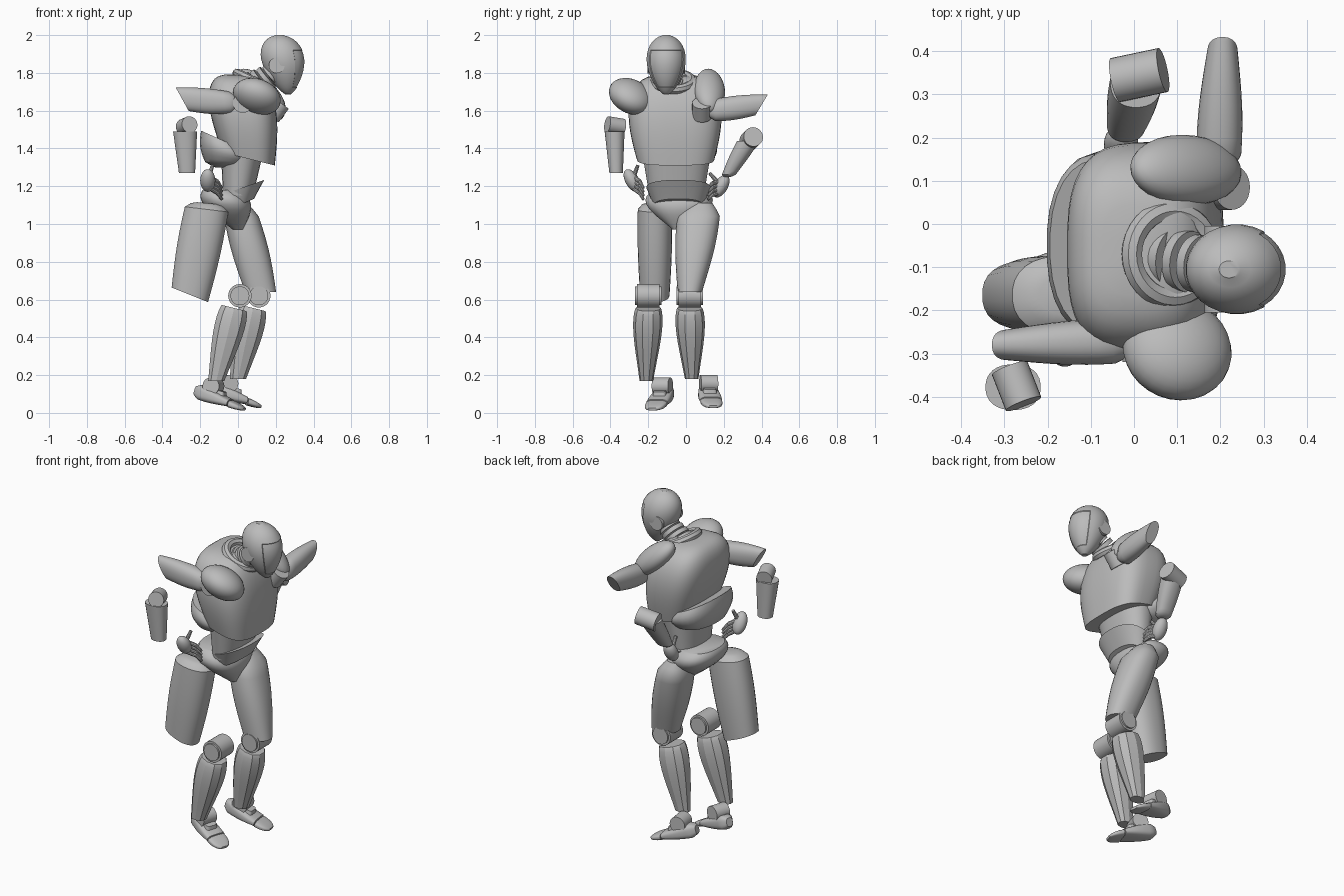
import bpy
import bmesh
import math
from mathutils import Euler, Matrix, Vector

cube = bpy.data.objects.get("Cube")
if cube:
    bpy.data.objects.remove(cube)

grey = bpy.data.materials.new("plain grey")
grey.use_nodes = True
grey.diffuse_color = (.5, .5, .5, 1)
shader = grey.node_tree.nodes["Principled BSDF"]
shader.inputs["Base Color"].default_value = grey.diffuse_color

X, Y, Z = range(3)
# Ring axes for each loft direction; the first one also carries the sloped cut
RING_AXES = {X: (Z, Y), Y: (Z, X), Z: (X, Y)}


def finish(ob, angle=35):
    ob.data.materials.append(grey)
    bpy.ops.object.select_all(action='DESELECT')
    ob.select_set(True)
    bpy.context.view_layer.objects.active = ob
    bpy.ops.object.shade_smooth_by_angle(angle=math.radians(angle))
    return ob


def make(name, bm, angle=35):
    bmesh.ops.recalc_face_normals(bm, faces=bm.faces)
    mesh = bpy.data.meshes.new(name)
    bm.to_mesh(mesh)
    bm.free()
    ob = bpy.data.objects.new(name, mesh)
    bpy.context.collection.objects.link(ob)
    return finish(ob, angle)


# Profile rules: radius factor along a loft, from start to end
def straight(t):
    return 1


def egg(t):
    return max(.02, math.sin(math.pi * t ** 1.15)) ** .45


def barrel(t):
    return (1 + .15 * math.sin(math.pi * t)) * max(.001, 1 - t ** 6) ** .25


def bowl(t):
    return math.sin(math.pi * (.1 + .75 * t)) ** .7


def plump(t):
    return (1 + .2 * math.sin(math.pi * t)) * min(1, .6 + 3 * t)


def thigh(t):
    return (1 + .08 * math.sin(math.pi * t)) * min(1, .5 + 2 * math.sqrt(t))


def calf(t):
    return 1 + .35 * math.sin(math.pi * t ** .7)


def blunt(t):
    return math.sqrt(1 - .8 * t ** 3)


def lerp(a, b, t):
    return a + (b - a) * t


def loft(name, axis, start, end, first, last, shape=straight, cut=(0, 0),
         power=2.3, sides=28, steps=12, angle=35, panel=None):
    """Skin superellipse rings between two centres, scaled by a profile rule."""
    bm = bmesh.new()
    u, v = RING_AXES[axis]
    rings = []
    for k in range(steps + 1):
        t = (1 - math.cos(math.pi * k / steps)) / 2
        centre = Vector(start).lerp(Vector(end), t)
        slope = lerp(*cut, t)
        ring = []
        for i in range(sides):
            turn = math.tau * (i + .5) / sides
            c, s = math.cos(turn), math.sin(turn)
            offset = shape(t) * lerp(first[0], last[0], t) * math.copysign(abs(c) ** (2 / power), c)
            point = centre.copy()
            point[u] += offset
            point[v] += shape(t) * lerp(first[1], last[1], t) * math.copysign(abs(s) ** (2 / power), s)
            point[axis] += slope * offset
            ring.append(bm.verts.new(point))
        rings.append(ring)
    for low, high in zip(rings, rings[1:]):
        for i in range(sides):
            j = (i + 1) % sides
            bm.faces.new((low[i], low[j], high[j], high[i]))
    bm.faces.new(rings[0])
    bm.faces.new(rings[-1])
    if panel:
        bmesh.ops.recalc_face_normals(bm, faces=bm.faces)
        chosen = [face for face in bm.faces if panel(face)]
        bmesh.ops.inset_region(bm, faces=chosen, thickness=.003, depth=-.003)
    return make(name, bm, angle)


def rod(name, start, end, radius, tip=None, sides=28):
    """Cylinder or cone between two points."""
    start, end = Vector(start), Vector(end)
    span = end - start
    place = Matrix.Translation((start + end) / 2) @ span.to_track_quat('Z', 'Y').to_matrix().to_4x4()
    bm = bmesh.new()
    bmesh.ops.create_cone(bm, cap_ends=True, segments=sides, radius1=radius,
                          radius2=tip or radius, depth=span.length, matrix=place)
    return make(name, bm)


def drum(name, centre, axis, radius, depth):
    half = Vector(axis).normalized() * depth / 2
    return rod(name, Vector(centre) - half, Vector(centre) + half, radius)


def dome(name, centre, radii, rotation):
    place = Matrix.LocRotScale(Vector(centre), Euler(map(math.radians, rotation)), Vector(radii))
    bm = bmesh.new()
    bmesh.ops.create_uvsphere(bm, u_segments=28, v_segments=16, radius=1, matrix=place)
    return make(name, bm)


# Head with an inset face panel and ear discs
def is_face(face):
    return face.normal.x > .45 and 1.72 < face.calc_center_median().z < 1.91


loft("head", Z, start=(.265, -.105, 1.685), end=(.22, -.105, 2), first=(.09, .09), last=(.135, .115),
     shape=egg, power=2, steps=18, panel=is_face)
for name, y in (("left_ear_disc", -.015), ("right_ear_disc", -.195)):
    drum(name, (.205, y, 1.84), axis=(0, 1, 0), radius=.042, depth=.02)

# Neck rings and collar
for i in range(4):
    drum("neck_ring", Vector((.09, -.08, 1.74)) + i * Vector((.03, -.006, .017)),
         axis=(.7, -.1, .6), radius=.075 - i * .004, depth=.024)
bpy.ops.mesh.primitive_torus_add(major_radius=.1, minor_radius=.025, major_segments=32,
                                 minor_segments=8, location=(.085, -.07, 1.755), rotation=(0, .45, 0))
collar = bpy.context.object
collar.name = "collar"
finish(collar)

# Chest, back, waist and hips
loft("chest", Z, start=(.055, -.055, 1.345), end=(.005, -.06, 1.79), first=(.14, .205),
     last=(.17, .225), shape=barrel, cut=(-.25, -.05), power=3, sides=40, steps=18)
loft("lower_back_plate", Z, start=(-.06, -.05, 1.3), end=(-.075, -.05, 1.44), first=(.1, .15),
     last=(.12, .2), shape=plump, cut=(0, -.45))
loft("abdomen", Z, start=(0, -.05, 1.15), end=(.02, -.05, 1.36), first=(.08, .145), last=(.11, .18))
loft("belt_plate", Z, start=(.01, -.04, 1.1), end=(.03, -.04, 1.195), first=(.075, .13),
     last=(.11, .17), cut=(.45, .35))
loft("pelvis", Z, start=(0, -.04, .97), end=(-.09, -.035, 1.18), first=(.06, .07),
     last=(.17, .24), shape=bowl)

# Shoulder plates and joints
dome("left_shoulder_plate", (.12, .125, 1.705), radii=(.16, .085, .065), rotation=(-25, 41, 0))
dome("right_shoulder_plate", (.1, -.29, 1.675), radii=(.13, .125, .085), rotation=(-25, 20, 0))
drum("left_shoulder_joint", (.2, .085, 1.605), axis=(.6, 0, .8), radius=.052, depth=.09)
drum("right_shoulder_joint", (.025, -.27, 1.64), axis=(0, 1, 0), radius=.052, depth=.1)

# Upper arm shells with cut ends
loft("left_upper_arm", Y, start=(.195, .12, 1.6), end=(.205, .4, 1.63), first=(.055, .05),
     last=(.055, .035), shape=plump, cut=(0, .6))
loft("right_upper_arm", X, start=(0, -.27, 1.64), end=(-.295, -.28, 1.66), first=(.052, .05),
     last=(.062, .035), shape=plump, cut=(0, -.55))

# Elbows and forearms
drum("left_elbow", (.012, .345, 1.45), axis=(.95, .2, .2), radius=.052, depth=.115)
loft("left_forearm", Z, start=(-.02, .22, 1.25), end=(.005, .33, 1.44), first=(.042, .035),
     last=(.06, .06), shape=thigh)
drum("right_elbow", (-.272, -.375, 1.52), axis=(.35, -.9, .15), radius=.044, depth=.09)
loft("right_forearm", Z, start=(-.27, -.37, 1.27), end=(-.28, -.378, 1.49), first=(.043, .036),
     last=(.064, .053))


# Hands resting on the hips
def hand(side, palm, reach, thumb, tilt):
    palm, reach = Vector(palm), Vector(reach)
    dome(side + "_palm", palm, radii=(.04, .036, .066), rotation=(tilt, 0, 0))
    rod(side + "_thumb", palm, palm + Vector(thumb), radius=.014, tip=.009, sides=10)
    for i in range(4):
        root = palm + Vector((0, 0, .025 - .02 * i))
        knuckle = root + reach
        fingertip = knuckle + reach / 2 - Vector((0, 0, .02))
        rod(side + "_finger", root, knuckle, radius=.012, sides=10)
        rod(side + "_fingertip", knuckle, fingertip, radius=.011, tip=.007, sides=10)


hand("left", palm=(-.03, .185, 1.2), reach=(.04, -.045, -.01), thumb=(.01, -.06, .07), tilt=-30)
hand("right", palm=(-.16, -.285, 1.23), reach=(.05, .04, -.03), thumb=(.025, .03, .08), tilt=30)

# Thighs with cut lower ends
loft("right_thigh", Z, start=(-.16, -.165, 1.11), end=(-.255, -.165, .625), first=(.115, .09),
     last=(.097, .078), shape=thigh, cut=(-.1, -.4))
loft("left_thigh", Z, start=(0, .075, 1.11), end=(.12, .02, .64), first=(.085, .11),
     last=(.082, .065), shape=plump)

# Knees and faceted shins
for side, knee, ankle in (("right", (.01, -.2, .62), (-.115, -.21, .17)),
                          ("left", (.11, .02, .62), (0, .03, .18))):
    drum(side + "_knee", knee, axis=(0, 1, 0), radius=.062, depth=.12)
    drum(side + "_knee_cap", knee, axis=(0, 1, 0), radius=.05, depth=.14)
    loft(side + "_shin", Z, start=Vector(knee) - Vector((.03, 0, .065)), end=ankle,
         first=(.068, .066), last=(.045, .036), shape=calf, cut=(-.25, 0), sides=10, angle=20)

# Feet, built heel to toe around the ankle and then placed
for side, spot, yaw in (("right", (-.13, -.125, .142), -18), ("left", (-.05, .12, .155), 8)):
    parts = [
        drum(side + "_ankle", (0, 0, 0), axis=(0, 1, 0), radius=.046, depth=.09),
        loft(side + "_foot", X, start=(-.09, 0, -.05), end=(.115, 0, -.06), first=(.04, .035),
             last=(.02, .058), shape=plump, power=3),
        loft(side + "_toe", X, start=(.12, 0, -.064), end=(.2, 0, -.07), first=(.02, .058),
             last=(.015, .055), shape=blunt, power=3),
        loft(side + "_instep", Z, start=(.06, 0, -.06), end=(.05, 0, -.012), first=(.03, .042),
             last=(.022, .032), power=4),
    ]
    for part in parts:
        part.location = spot
        part.rotation_euler = (0, math.radians(16), math.radians(yaw))
